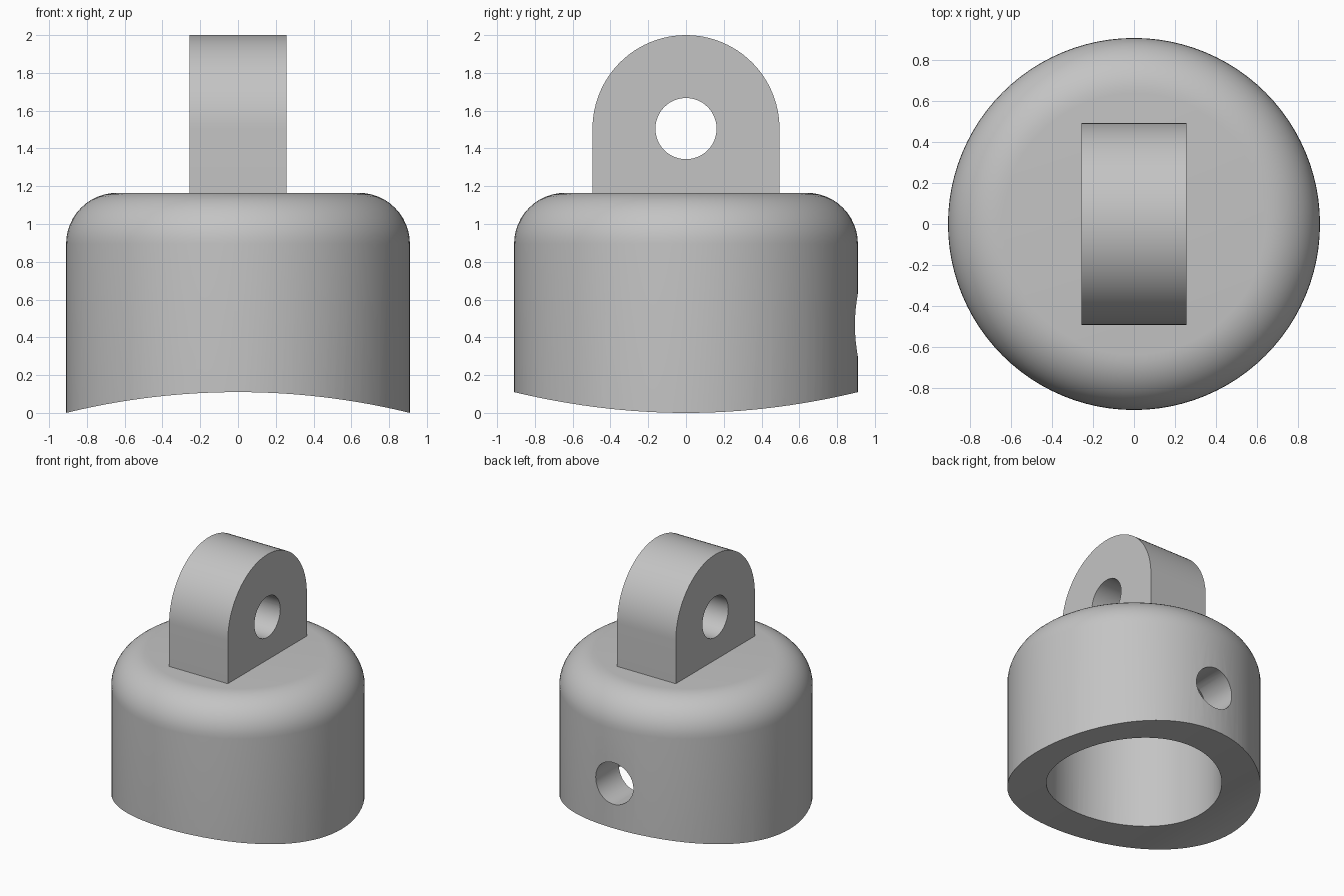
import bpy
import bmesh
import math
from mathutils import Matrix, Vector

cube = bpy.data.objects.get("Cube")
if cube:
    bpy.data.objects.remove(cube, do_unlink=True)

grey = bpy.data.materials.new("plain grey")
grey.use_nodes = True
COLOUR = (0.55, 0.55, 0.55, 1)
grey.diffuse_color = COLOUR
grey.node_tree.nodes["Principled BSDF"].inputs["Base Color"].default_value = COLOUR

RADIUS, TOP, FILLET = 0.91, 1.165, 0.27
BORE, CEILING = 0.63, 0.9
EYE_Z, EYE_R, LUG_R, LUG_HALF = 1.505, 0.162, 0.495, 0.257
SADDLE_R, SADDLE_TOP = 3.82, 0.11


def finish(name, bm):
    bmesh.ops.remove_doubles(bm, verts=bm.verts, dist=1e-5)
    bmesh.ops.recalc_face_normals(bm, faces=bm.faces)
    mesh = bpy.data.meshes.new(name)
    bm.to_mesh(mesh)
    bm.free()
    mesh.materials.append(grey)
    obj = bpy.data.objects.new(name, mesh)
    bpy.context.collection.objects.link(obj)
    return obj


def cylinder(name, centre, radius, length, axis, sides):
    bm = bmesh.new()
    turn = Matrix.Rotation(math.pi / 2, 4, axis)
    bmesh.ops.create_cone(bm, cap_ends=True, segments=sides, radius1=radius,
                          radius2=radius, depth=length,
                          matrix=Matrix.Translation(centre) @ turn)
    obj = finish(name, bm)
    obj.hide_render = True
    return obj


def activate(obj):
    bpy.ops.object.select_all(action='DESELECT')
    obj.select_set(True)
    bpy.context.view_layer.objects.active = obj


def cut(obj, cutter):
    activate(obj)
    mod = obj.modifiers.new("cut", 'BOOLEAN')
    mod.operation = 'DIFFERENCE'
    mod.solver = 'EXACT'
    mod.object = cutter
    bpy.ops.object.modifier_apply(modifier=mod.name)
    bpy.data.objects.remove(cutter, do_unlink=True)


def smooth(obj):
    activate(obj)
    bpy.ops.object.shade_smooth_by_angle(angle=math.radians(30))


# Hollow round cap with a filleted shoulder
profile = [(0, TOP)]
for i in range(13):
    a = math.pi / 2 * (1 - i / 12)
    profile.append((RADIUS - FILLET + FILLET * math.cos(a),
                    TOP - FILLET + FILLET * math.sin(a)))
profile += [(RADIUS, -0.1), (BORE, -0.1), (BORE, CEILING), (0, CEILING)]
bm = bmesh.new()
verts = [bm.verts.new((r, 0, z)) for r, z in profile]
edges = [bm.edges.new(pair) for pair in zip(verts, verts[1:])]
bmesh.ops.spin(bm, geom=verts + edges, cent=(0, 0, 0), axis=(0, 0, 1),
               angle=math.tau, steps=96)
cap = finish("cap", bm)

# Saddle-shaped underside and the hole through the back wall
cut(cap, cylinder("saddle_cutter", (0, 0, SADDLE_TOP - SADDLE_R), SADDLE_R, 3, 'X', 512))
cut(cap, cylinder("back_hole_cutter", (0, 0.75, 0.465), 0.165, 0.9, 'X', 48))
smooth(cap)

# Upright lug with a rounded top and a pin hole
outline = [(-LUG_R, TOP - 0.005), (LUG_R, TOP - 0.005)]
outline += [(LUG_R * math.cos(math.pi * i / 48),
             EYE_Z + LUG_R * math.sin(math.pi * i / 48)) for i in range(49)]
bm = bmesh.new()
face = bm.faces.new([bm.verts.new((-LUG_HALF, y, z)) for y, z in outline])
extruded = bmesh.ops.extrude_face_region(bm, geom=[face])["geom"]
bmesh.ops.translate(bm, vec=Vector((2 * LUG_HALF, 0, 0)),
                    verts=[v for v in extruded if isinstance(v, bmesh.types.BMVert)])
lug = finish("lug", bm)
cut(lug, cylinder("pin_hole_cutter", (0, 0, EYE_Z), EYE_R, 1, 'Y', 48))
smooth(lug)
